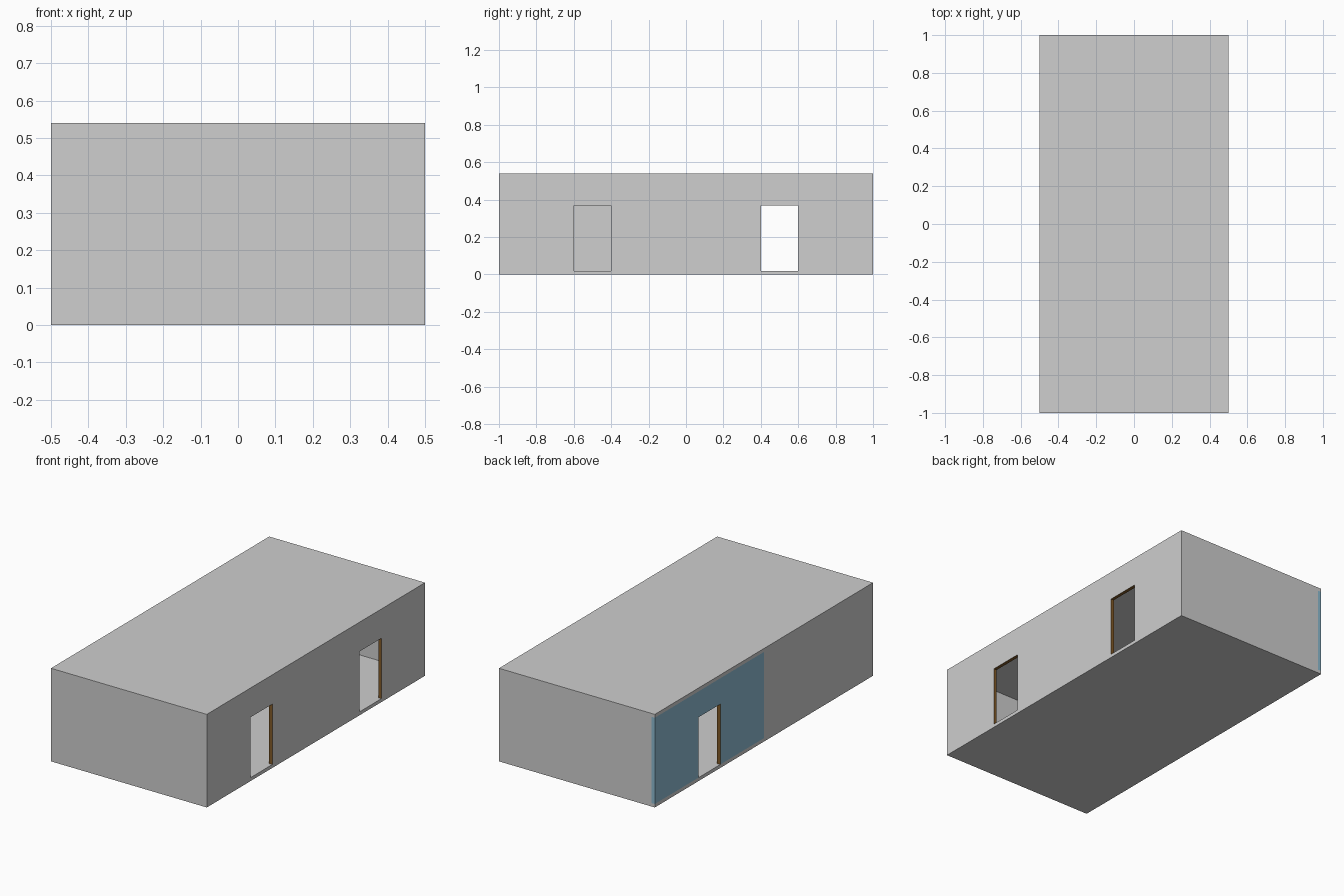
import bpy, bmesh

if "Cube" in bpy.data.objects:
    bpy.data.objects.remove(bpy.data.objects["Cube"])

W, L, H = 1.0, 2.0, 0.54      # overall size
T = 0.02                      # wall and slab thickness
DOOR_W, DOOR_TOP = 0.2, 0.37


def material(name, rgb):
    m = bpy.data.materials.new(name)
    m.diffuse_color = (*rgb, 1)
    m.use_nodes = True
    m.node_tree.nodes["Principled BSDF"].inputs["Base Color"].default_value = m.diffuse_color
    return m


grey = material("light_grey", (0.62, 0.62, 0.62))
blue = material("muted_blue", (0.27, 0.50, 0.64))
brown = material("wood_brown", (0.22, 0.10, 0.02))


def finish(name, bm, mats):
    bmesh.ops.recalc_face_normals(bm, faces=bm.faces[:])
    me = bpy.data.meshes.new(name)
    bm.to_mesh(me)
    bm.free()
    for m in mats:
        me.materials.append(m)
    ob = bpy.data.objects.new(name, me)
    bpy.context.collection.objects.link(ob)
    return ob


def box(name, lo, hi, mat):
    bm = bmesh.new()
    bmesh.ops.create_cube(bm, size=1)
    for v in bm.verts:
        v.co = [(a + b) / 2 + c * (b - a) for a, b, c in zip(lo, hi, v.co)]
    return finish(name, bm, [mat])


def side_wall(name, x0, y0, y1, mat, doors=()):
    """Wall along y, with doorways notched into its outline and wood-lined."""
    z0, z1 = T, H - T
    outline = [(y0, z0)]
    for c in doors:
        a, b = c - DOOR_W / 2, c + DOOR_W / 2
        outline += [(a, z0), (a, DOOR_TOP), (b, DOOR_TOP), (b, z0)]
    outline += [(y1, z0), (y1, z1), (y0, z1)]
    bm = bmesh.new()
    face = bm.faces.new([bm.verts.new((x0, y, z)) for y, z in outline])
    ext = bmesh.ops.extrude_face_region(bm, geom=[face], use_keep_orig=True)
    moved = [g for g in ext["geom"] if isinstance(g, bmesh.types.BMVert)]
    bmesh.ops.translate(bm, verts=moved, vec=(T, 0, 0))
    # doorway linings: edge faces strictly inside the wall rectangle
    for f in bm.faces:
        f.normal_update()
        c = f.calc_center_median()
        inside = y0 + 0.01 < c.y < y1 - 0.01 and z0 + 0.01 < c.z < z1 - 0.01
        if inside and abs(f.normal.x) < 0.5:
            f.material_index = 1
    return finish(name, bm, [mat, brown])


# floor and roof slabs
box("floor", (-W / 2, -L / 2, 0), (W / 2, L / 2, T), grey)
box("roof", (-W / 2, -L / 2, H - T), (W / 2, L / 2, H), grey)

# end walls between the side walls
for name, y in (("front_wall", -L / 2), ("back_wall", L / 2 - T)):
    box(name, (-W / 2 + T, y, T), (W / 2 - T, y + T, H - T), grey)

# side walls: two doors on the right, one in the blue half on the left
side_wall("right_wall", W / 2 - T, -L / 2, L / 2, grey, (-0.5, 0.5))
side_wall("left_wall_plain", -W / 2, -L / 2, 0, grey)
side_wall("left_wall_blue", -W / 2, 0, L / 2, blue, (0.5,))
